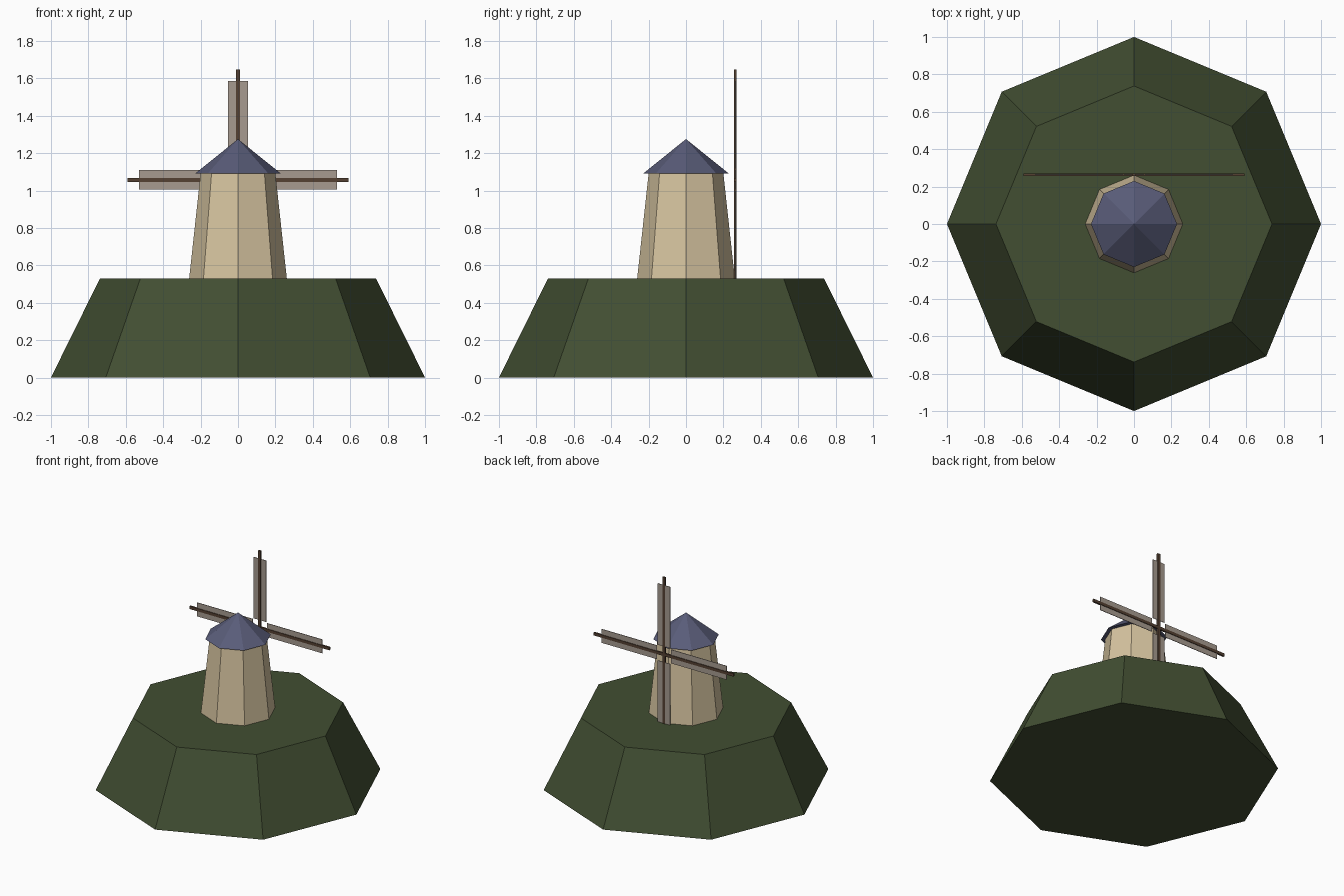
import bpy, math
from mathutils import Matrix

if "Cube" in bpy.data.objects:
    bpy.data.objects.remove(bpy.data.objects["Cube"])


def material(name, rgb):
    m = bpy.data.materials.new(name)
    m.diffuse_color = (*rgb, 1)
    m.use_nodes = True
    m.node_tree.nodes["Principled BSDF"].inputs["Base Color"].default_value = m.diffuse_color
    return m


GRASS = material("grass", (0.054, 0.077, 0.032))
STONE = material("plaster", (0.67, 0.55, 0.35))
SLATE = material("slate", (0.10, 0.107, 0.19))
WOOD = material("dark_wood", (0.09, 0.053, 0.032))
CLOTH = material("canvas", (0.39, 0.33, 0.28))


def octagon(name, r_bottom, r_top, z0, z1, mat):
    """Eight-sided tapered body with a corner on each axis."""
    bpy.ops.mesh.primitive_cone_add(vertices=8, radius1=r_bottom, radius2=r_top,
                                    depth=z1 - z0, location=(0, 0, (z0 + z1) / 2))
    ob = bpy.context.object
    ob.name = name
    ob.data.materials.append(mat)
    return ob


def arm_box(name, angle, inner, outer, width, thickness, mat):
    """Box running outwards from the sail axis, turned about it."""
    bpy.ops.mesh.primitive_cube_add(size=1)
    ob = bpy.context.object
    ob.name = name
    place = (Matrix.Translation(AXIS) @ Matrix.Rotation(angle, 4, 'Y')
             @ Matrix.Translation(((inner + outer) / 2, 0, 0))
             @ Matrix.Diagonal((outer - inner, thickness, width, 1)))
    ob.data.transform(place)
    ob.data.materials.append(mat)


# Hill, tower and pointed cap
octagon("hill", 1.0, 0.738, 0, 0.53, GRASS)
octagon("tower", 0.261, 0.20, 0.53, 1.09, STONE)
octagon("cap", 0.23, 0, 1.09, 1.275, SLATE)

# Crossed spars behind the tower
AXIS = (0, 0.264, 1.057)
for i, name in enumerate(("spar_level", "spar_upright")):
    arm_box(name, i * math.pi / 2, -0.59, 0.59, 0.022, 0.013, WOOD)

# Four thin sails
for i in range(4):
    arm_box(f"sail_{i + 1}", i * math.pi / 2, 0.06, 0.528, 0.105, 0.004, CLOTH)
